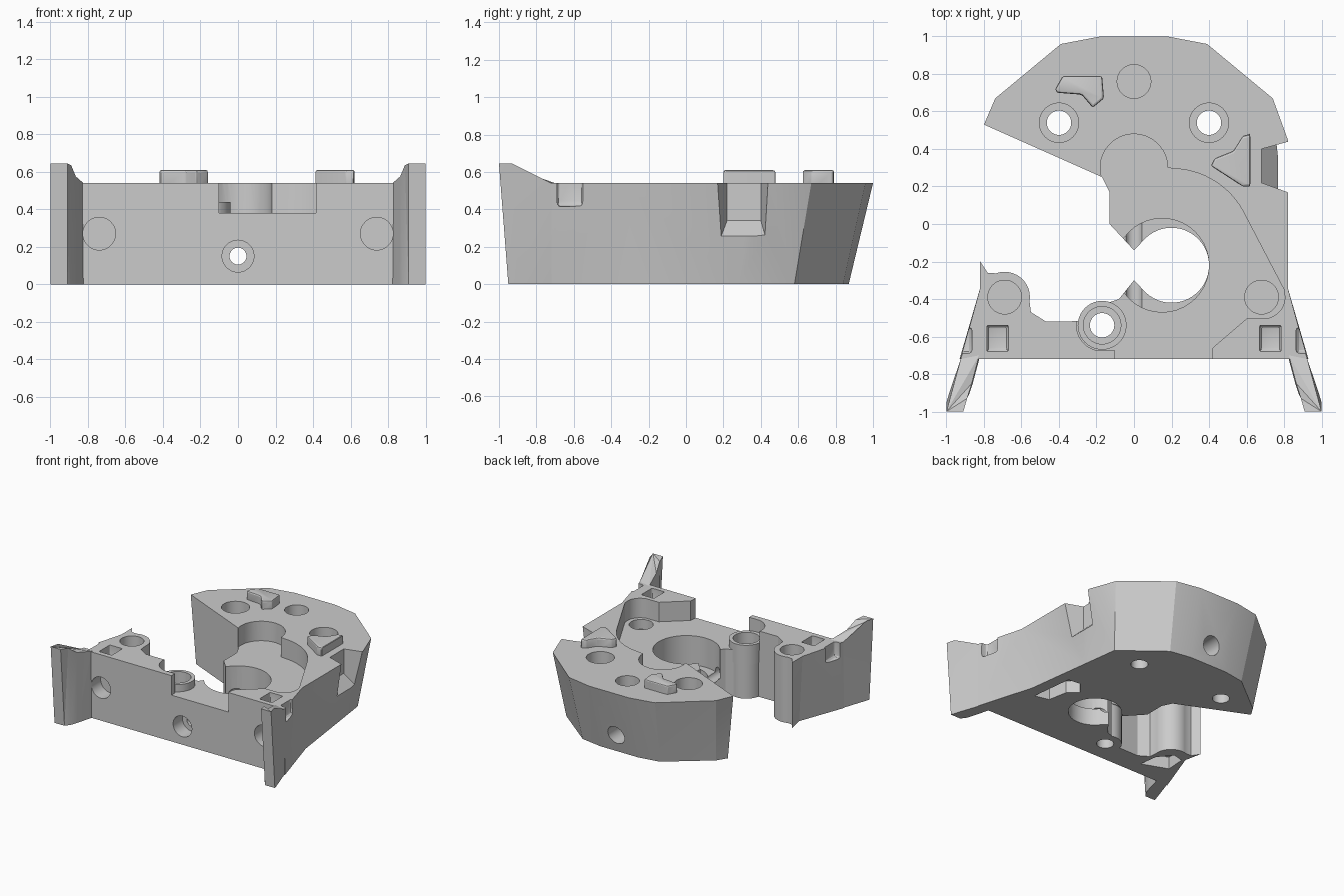
import bpy, bmesh
from math import sin, cos, radians, pi
from mathutils import Matrix

if "Cube" in bpy.data.objects:
    bpy.data.objects.remove(bpy.data.objects["Cube"])

H = 0.54        # deck height
FLOOR = 0.38    # recess floor height

grey = bpy.data.materials.new("plain_grey")
grey.use_nodes = True
grey.diffuse_color = (0.6, 0.6, 0.6, 1)
grey.node_tree.nodes["Principled BSDF"].inputs["Base Color"].default_value = (0.6, 0.6, 0.6, 1)


def arc(cx, cy, r, a0, a1, n=20):
    step = (a1 - a0) / n
    return [(cx + r * cos(radians(a0 + i * step)), cy + r * sin(radians(a0 + i * step)))
            for i in range(n + 1)]


def make(name, bm):
    bmesh.ops.recalc_face_normals(bm, faces=bm.faces)
    if bm.calc_volume(signed=True) < 0:
        bmesh.ops.reverse_faces(bm, faces=bm.faces)
    mesh = bpy.data.meshes.new(name)
    bm.to_mesh(mesh)
    bm.free()
    obj = bpy.data.objects.new(name, mesh)
    bpy.context.collection.objects.link(obj)
    mesh.materials.append(grey)
    return obj


def loft(name, low, high):
    """Solid between two rings of 3D points."""
    bm = bmesh.new()
    a = [bm.verts.new(p) for p in low]
    b = [bm.verts.new(p) for p in high]
    bm.faces.new(a[::-1])
    bm.faces.new(b)
    for i in range(len(a)):
        j = (i + 1) % len(a)
        bm.faces.new((a[i], a[j], b[j], b[i]))
    bm.normal_update()
    bmesh.ops.triangulate(bm, faces=bm.faces[:], ngon_method='EAR_CLIP')
    return make(name, bm)


def prism(name, pts, z0, z1):
    return loft(name, [(x, y, z0) for x, y in pts], [(x, y, z1) for x, y in pts])


def rod(name, x, y, z, r, length, along_y=False):
    """Cylinder centred on a point, upright or along y."""
    bm = bmesh.new()
    bmesh.ops.create_cone(bm, cap_ends=True, segments=40, radius1=r, radius2=r, depth=length)
    turn = Matrix.Rotation(pi / 2 if along_y else 0, 4, 'X')
    bm.transform(Matrix.Translation((x, y, z)) @ turn)
    return make(name, bm)


def box(name, x0, x1, y0, y1, z0, z1):
    return prism(name, [(x0, y0), (x1, y0), (x1, y1), (x0, y1)], z0, z1)


def evaluated(obj):
    bpy.context.view_layer.update()
    deps = bpy.context.evaluated_depsgraph_get()
    return bpy.data.meshes.new_from_object(obj.evaluated_get(deps))


def combine(obj, tool, mode='DIFFERENCE'):
    """Boolean, trying the next solver if one loses the part."""
    mod = obj.modifiers.new("bool", 'BOOLEAN')
    mod.operation, mod.object = mode, tool
    tool.hide_render = True
    for solver in ('MANIFOLD', 'EXACT', 'FLOAT'):
        mod.solver = solver
        mesh = evaluated(obj)
        if mesh != obj.data and len(mesh.polygons) > 0.6 * len(obj.data.polygons) \
                and len(mesh.vertices) != len(obj.data.vertices):
            obj.data = mesh
            break
    obj.modifiers.clear()
    bpy.data.objects.remove(tool)


def bevel(obj, width, segments=3):
    mod = obj.modifiers.new("bevel", 'BEVEL')
    mod.width, mod.segments = width, segments
    mesh = evaluated(obj)
    obj.modifiers.clear()
    obj.data = mesh


# Tapered housing outline: (top, bottom) pairs down the outside
flank = [((0.924, -0.72), (0.93, -0.72)), ((0.82, -0.34), (0.79, -0.25)),
         ((0.82, 0.45), (0.72, 0.28)), ((0.74, 0.67), (0.68, 0.58)),
         ((0.39, 0.96), (0.35, 0.84)), ((0.18, 1.0), (0.17, 0.87))]
mirrored = [((-a, b), (-c, d)) for (a, b), (c, d) in flank]
outer = flank + [mirrored[5], mirrored[4], mirrored[3], ((-0.8, 0.53), (-0.73, 0.5))]
# Vertical inner edge with the main bore and the boss bulges
inner = [(-0.17, 0.25), (-0.13, 0.17), (-0.13, 0.0), (0, -0.14)]
inner += arc(0.2, -0.22, 0.2, 140, -140, 40)
inner += [(0, -0.3), (-0.08, -0.4)] + arc(-0.17, -0.54, 0.125, 75, 170, 10)
inner += [(-0.47, -0.52), (-0.55, -0.47)] + arc(-0.69, -0.39, 0.135, -10, 110, 12)
inner += [(-0.78, -0.26), (-0.82, -0.2)]
rim = outer + [(p, p) for p in inner] + [((-0.82, -0.34), (-0.79, -0.34)), mirrored[0]]
body = loft("housing", [(*b, 0) for t, b in rim], [(*t, H) for t, b in rim])

# Recess around the bore, open to the front
recess = arc(0, 0.3, 0.18, 195, 0) + arc(0.2, -0.14, 0.435, 88, 25, 14)
recess += [(0.8, -0.35)] + arc(0.69, -0.39, 0.115, 0, -80, 8)
recess += [(0.6, -0.505), (0.42, -0.66), (0.41, -0.8), (-0.1, -0.8), (-0.1, -0.675), (-0.2, -0.675)]
recess += arc(-0.17, -0.54, 0.137, 240, 170, 10) + [(-0.33, -0.4), (-0.3, 0.2)]
combine(body, prism("recess_cutter", recess, FLOOR, 0.8))

# Raised collar around the front screw hole
combine(body, rod("collar", -0.17, -0.54, 0.36, 0.13, 0.16), 'UNION')

# Front wings rising above the deck
for s in (1, -1):
    top = [(0.91, -1, 0.645), (1, -1, 0.645), (0.981, -0.93, 0.645),
           (0.924, -0.72, H), (0.919, -0.7, H), (0.825, -0.7, H), (0.83, -0.72, H),
           (0.865, -0.85, 0.575), (0.89, -0.93, 0.635)]
    low = [(x + (0.0 if x > 0.9 else -0.005), max(y, -0.95), 0) for x, y, z in top]
    low[2] = (0.985, -0.9, 0)
    low[8] = (0.88, -0.91, 0)
    wing = loft("wing", [(s * x, y, z) for x, y, z in low], [(s * x, y, z) for x, y, z in top])
    combine(body, wing, 'UNION')

# Wider pocket beside the bore
combine(body, rod("pocket_cutter", 0.15, -0.22, 0.265, 0.25, 0.25))

# Counterbored screw holes: x, y, counterbore floor
for x, y, z in ((-0.4, 0.54, 0.4), (0.4, 0.54, 0.4), (-0.17, -0.54, 0.34)):
    combine(body, rod("screw_cutter", x, y, 0.3, 0.065, 1))
    combine(body, rod("counterbore_cutter", x, y, z + 0.25, 0.105 if y > 0 else 0.1, 0.5))

# Blind round pockets: x, y, floor
for x, y, z in ((0, 0.76, 0.44), (-0.69, -0.39, 0.44), (0.68, -0.39, 0.3)):
    combine(body, rod("magnet_cutter", x, y, z + 0.25, 0.09, 0.5))

# Long bolt hole through front and back
combine(body, rod("bolt_cutter", 0, 0, 0.15, 0.045, 3, True))
combine(body, rod("bolt_head_cutter", 0, -0.8, 0.15, 0.085, 0.4, True))
combine(body, rod("bolt_nut_cutter", 0, 0.95, 0.15, 0.075, 0.4, True))

# Paired pockets, side slots and front sockets
for s in (1, -1):
    square = box("square_cutter", *sorted((s * 0.67, s * 0.785)), -0.68, -0.54, 0.42, 0.8)
    bevel(square, 0.02)
    combine(body, square)
    slot = box("slot_cutter", *sorted((s * 0.865, s * 1.1)), -0.69, -0.55, 0.415, 0.7)
    bevel(slot, 0.025)
    combine(body, slot)
    combine(body, rod("socket_cutter", s * 0.74, -0.72, 0.27, 0.087, 0.24, True))

# Tapered side notch
notch = loft("notch_cutter",
             [(0.68, 0.22, 0.34), (0.68, 0.4, 0.34), (0.68, 0.4, 0.8), (0.68, 0.22, 0.8)],
             [(0.9, 0.14, 0.13), (0.9, 0.46, 0.13), (0.9, 0.46, 0.8), (0.9, 0.14, 0.8)])
combine(body, notch)

# Pockets in the underside
under = [(0.7, -0.33), (0.66, 0.02), (0.55, 0.03), (0.47, -0.07), (0.55, -0.14), (0.58, -0.3)]
combine(body, prism("under_cutter", under, -0.2, 0.1))
under_right = [(-0.78, -0.52), (-0.57, -0.6), (-0.59, -0.45), (-0.68, -0.34), (-0.77, -0.36)]
combine(body, prism("under_cutter", under_right, -0.2, 0.1))

# Raised locating pads
pads = {"right_pad": [(-0.42, 0.72), (-0.38, 0.79), (-0.17, 0.79), (-0.16, 0.67),
                      (-0.22, 0.62), (-0.28, 0.69), (-0.41, 0.7)],
        "left_pad": [(0.62, 0.48), (0.62, 0.2), (0.58, 0.2), (0.41, 0.31), (0.43, 0.35),
                     (0.53, 0.39), (0.58, 0.47)]}
for name, pts in pads.items():
    pad = prism(name, pts, H - 0.04, 0.61)
    bevel(pad, 0.012, 2)

# Smooth round walls, keep edges crisp
for obj in bpy.context.collection.objects:
    obj.select_set(obj.type == 'MESH')
bpy.context.view_layer.objects.active = body
bpy.ops.object.shade_smooth_by_angle(angle=radians(20))
